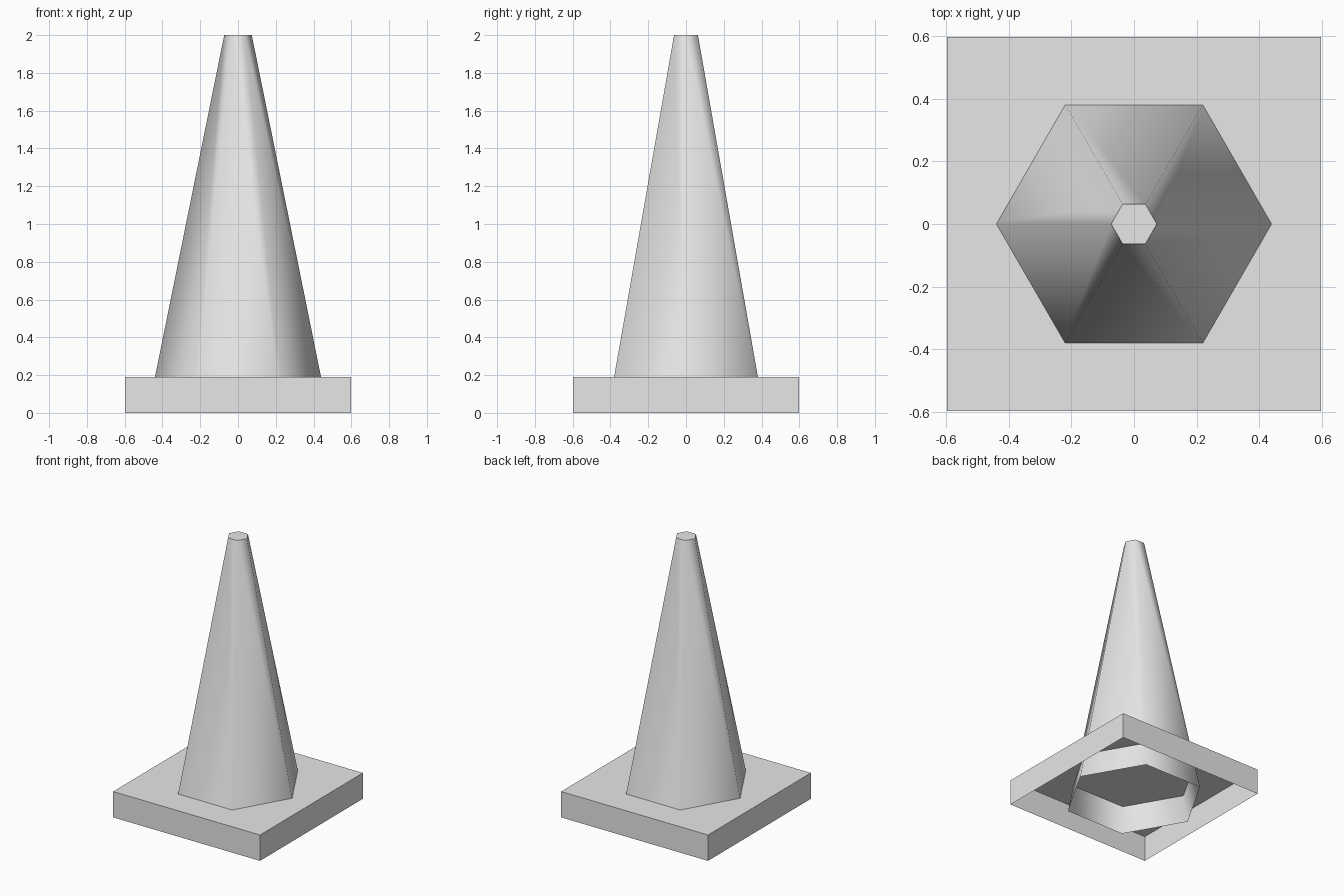
import bpy
import bmesh
from math import radians

cube = bpy.data.objects.get("Cube")
if cube:
    bpy.data.objects.remove(cube, do_unlink=True)

BASE_SIDE = 1.194
BASE_HEIGHT = 0.19
HEIGHT = 2.0

grey = bpy.data.materials.new("light_grey")
grey.use_nodes = True
colour = (0.8, 0.8, 0.8, 1)
grey.diffuse_color = colour
grey.node_tree.nodes["Principled BSDF"].inputs["Base Color"].default_value = colour


def open_bottom(obj):
    """Remove the downward face so the part is a hollow shell."""
    bm = bmesh.new()
    bm.from_mesh(obj.data)
    bm.normal_update()
    floor = [f for f in bm.faces if f.normal.z < -0.9]
    bmesh.ops.delete(bm, geom=floor, context='FACES_ONLY')
    bm.to_mesh(obj.data)
    bm.free()


def finish(name):
    obj = bpy.context.object
    obj.name = name
    obj.data.materials.clear()
    obj.data.materials.append(grey)
    open_bottom(obj)
    return obj


# Square base, hollow underneath
bpy.ops.mesh.primitive_cube_add(size=1, location=(0, 0, BASE_HEIGHT / 2))
bpy.context.object.scale = (BASE_SIDE, BASE_SIDE, BASE_HEIGHT)
bpy.ops.object.transform_apply(location=False, rotation=False, scale=True)
finish("base")

# Six-sided cone with a flat tip, passing through the base to the ground
bpy.ops.mesh.primitive_cone_add(vertices=6, radius1=0.478, radius2=0.073,
                                depth=HEIGHT, location=(0, 0, HEIGHT / 2),
                                rotation=(0, 0, radians(30)))
bpy.ops.object.transform_apply(location=False, rotation=True, scale=False)
finish("cone")
# Rounded shading around the sides, crisp edge at the tip
bpy.ops.object.shade_smooth_by_angle(angle=radians(66))
